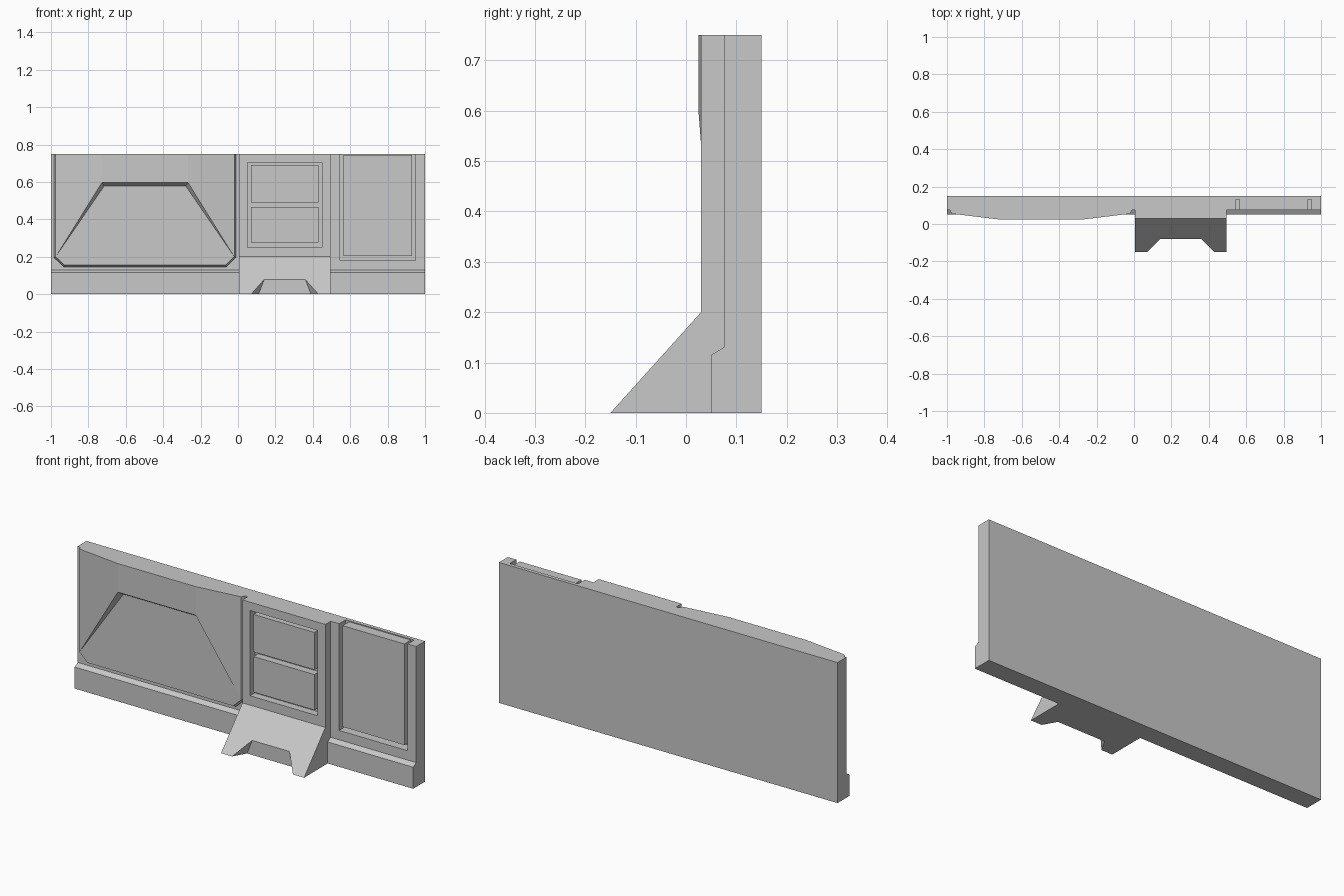
import bpy

if "Cube" in bpy.data.objects:
    bpy.data.objects.remove(bpy.data.objects["Cube"], do_unlink=True)

GREY = (0.58, 0.58, 0.58, 1)
grey = bpy.data.materials.new("plain_grey")
grey.use_nodes = True
grey.diffuse_color = GREY
grey.node_tree.nodes["Principled BSDF"].inputs["Base Color"].default_value = GREY


def make(name, verts, faces):
    mesh = bpy.data.meshes.new(name)
    mesh.from_pydata(verts, [], faces)
    mesh.materials.append(grey)
    obj = bpy.data.objects.new(name, mesh)
    bpy.context.collection.objects.link(obj)
    bpy.context.view_layer.objects.active = obj
    obj.select_set(True)
    bpy.ops.object.mode_set(mode='EDIT')
    bpy.ops.mesh.select_all(action='SELECT')
    bpy.ops.mesh.normals_make_consistent(inside=False)
    bpy.ops.object.mode_set(mode='OBJECT')
    obj.select_set(False)
    return obj


def loft(name, ring_a, ring_b):
    """Solid between two matching outlines."""
    n = len(ring_a)
    faces = [tuple(range(n)), tuple(range(n, 2 * n))]
    faces += [(i, (i + 1) % n, n + (i + 1) % n, n + i) for i in range(n)]
    return make(name, ring_a + ring_b, faces)


def extrude_x(name, profile, x0, x1):
    return loft(name, [(x0, y, z) for y, z in profile], [(x1, y, z) for y, z in profile])


def box(name, x, y, z):
    return extrude_x(name, [(y[0], z[0]), (y[1], z[0]), (y[1], z[1]), (y[0], z[1])], *x)


def cut(target, cutter):
    """Subtract the cutter and remove it."""
    cutter.hide_render = True
    mod = target.modifiers.new("cut", 'BOOLEAN')
    mod.operation = 'DIFFERENCE'
    mod.solver = 'EXACT'
    mod.object = cutter
    bpy.context.view_layer.objects.active = target
    bpy.ops.object.modifier_apply(modifier=mod.name)
    bpy.data.objects.remove(cutter, do_unlink=True)


TOP, BACK, WALL = 0.75, 0.15, 0.075

# Wall with its stepped baseboard
wall = extrude_x("wall", [(BACK, 0), (0.05, 0), (0.05, 0.115), (WALL, 0.13),
                          (WALL, TOP), (BACK, TOP)], -1, 1)

# Door panel set in a deep groove that is open at the top
cut(wall, box("door_groove_cutter", (0.545, 0.95), (0, 0.13), (0.18, 0.9)))
box("door_panel", (0.565, 0.93), (WALL, 0.13), (0.205, 0.745))

# Pillar with a ramped foot
pillar = extrude_x("pillar", [(WALL, 0), (-0.15, 0), (0.03, 0.2), (0.03, TOP), (WALL, TOP)],
                   0.005, 0.495)
cut(pillar, box("pillar_recess_cutter", (0.05, 0.45), (-0.1, 0.07), (0.25, 0.705)))
for name, z in (("lower_pane", (0.275, 0.465)), ("upper_pane", (0.49, 0.69))):
    box(name, (0.07, 0.43), (0.03, 0.07), z)


# Notch in the foot, its sides leaning inward with height
def notch_ring(z):
    lean = 0.385 * z
    half = [(0.18 - lean, -0.15), (0.14 - lean, -0.08)]
    front = (half[0][0] + 0.04, -0.22)
    side = [front, half[1]]
    return ([(0.25 - d, y, z) for d, y in side]
            + [(0.25 + d, y, z) for d, y in reversed(side)])


cut(pillar, loft("notch_cutter", notch_ring(-0.05), notch_ring(0.2)))

# Bevelled plate with clipped lower corners
CX = -0.4975


def plate_ring(half, low, clip_x, clip_z, y):
    side = [(half, TOP), (half, clip_z), (clip_x, low)]
    return ([(CX - d, y, z) for d, z in side]
            + [(CX + d, y, z) for d, z in reversed(side)])


loft("side_plate", plate_ring(0.4875, 0.145, 0.435, 0.197, WALL),
     plate_ring(0.4775, 0.155, 0.43, 0.2, 0.055))

# Hood that bulges out over the trapezoid field
hood_side = [(0.4775, 0.055, TOP), (0.4775, 0.055, 0.2), (0.23, 0.025, TOP),
             (0.23, 0.025, 0.597), (0.218, 0.055, 0.578)]
hood_verts = [(CX + s * d, y, z) for s in (-1, 1) for d, y, z in hood_side]
hood_faces = [(2, 3, 8, 7), (3, 4, 9, 8), (0, 2, 7, 5), (0, 1, 4, 9, 6, 5)]
for k in (0, 5):
    hood_faces += [(k, k + 1, k + 3, k + 2), (k + 1, k + 4, k + 3)]
make("hood", hood_verts, hood_faces)
